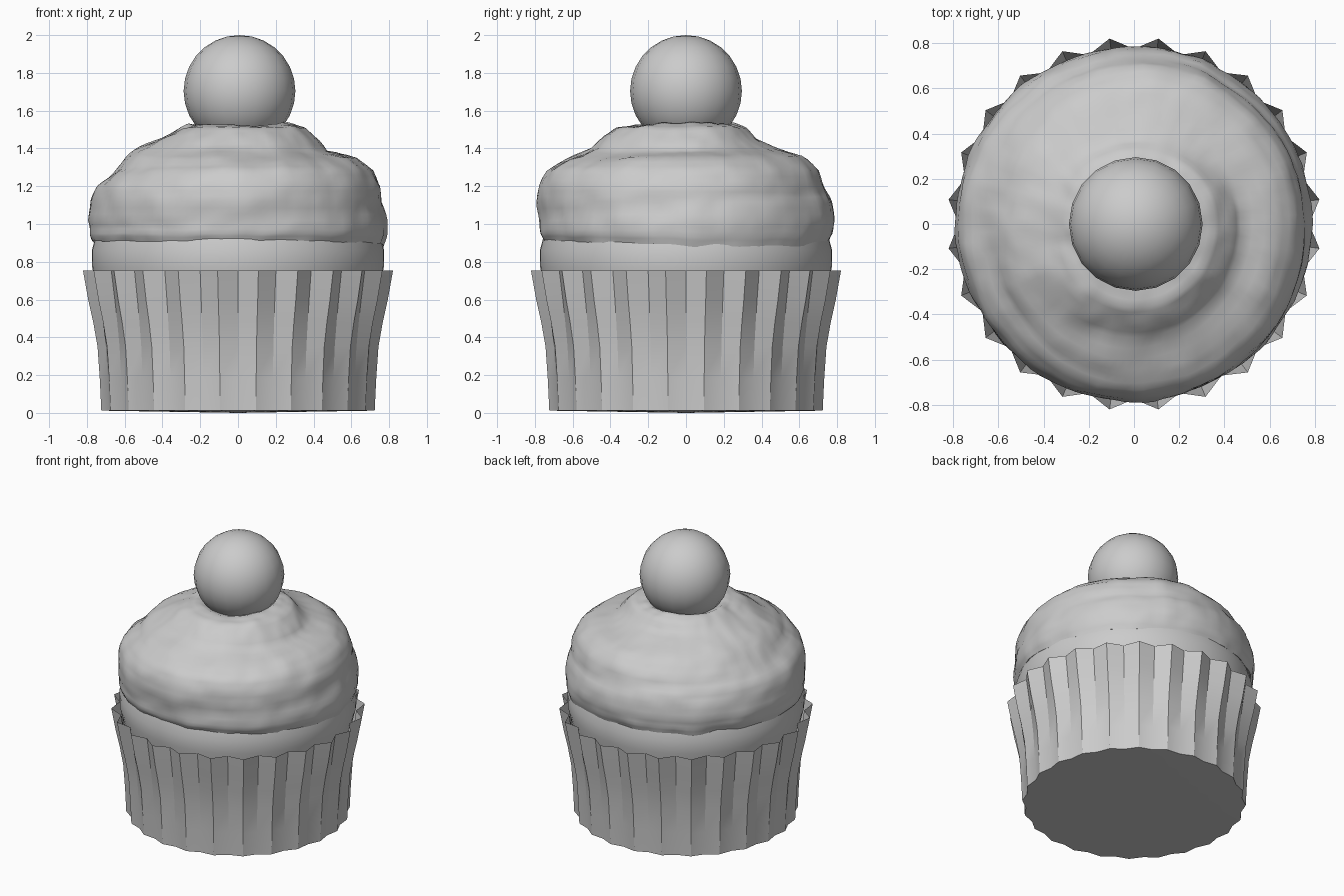
import bpy
import math
from mathutils import Vector, noise

if "Cube" in bpy.data.objects:
    bpy.data.objects.remove(bpy.data.objects["Cube"])


def build(name, rings, cap_first=None, cap_last=None, angle=40):
    """Loft closed rings of points; optional centre points close the ends."""
    n = len(rings[0])
    verts = [p for ring in rings for p in ring]
    faces = []
    for k in range(len(rings) - 1):
        for i in range(n):
            j = (i + 1) % n
            faces.append((k * n + i, k * n + j, (k + 1) * n + j, (k + 1) * n + i))
    if cap_first:
        verts.append(cap_first)
        faces += [((i + 1) % n, i, len(verts) - 1) for i in range(n)]
    if cap_last:
        verts.append(cap_last)
        base = (len(rings) - 1) * n
        faces += [(base + i, base + (i + 1) % n, len(verts) - 1) for i in range(n)]
    mesh = bpy.data.meshes.new(name)
    mesh.from_pydata(verts, [], faces)
    obj = bpy.data.objects.new(name, mesh)
    bpy.context.collection.objects.link(obj)
    smooth(obj, angle)
    return obj


def smooth(obj, angle):
    bpy.ops.object.select_all(action='DESELECT')
    obj.select_set(True)
    bpy.context.view_layer.objects.active = obj
    bpy.ops.object.shade_smooth_by_angle(angle=math.radians(angle))


def polar(r, a, z):
    return (r * math.cos(a), r * math.sin(a), z)


# Pleated paper wrapper: 24 folds, (z, ridge radius, valley radius)
PLEATS = 24
levels = [(0.012, 0.73, 0.708), (0.18, 0.738, 0.714), (0.35, 0.75, 0.724),
          (0.48, 0.773, 0.738), (0.60, 0.80, 0.753), (0.755, 0.828, 0.775)]
build("wrapper", [[polar(outer if i % 2 else inner, math.pi * i / PLEATS, z)
                   for i in range(2 * PLEATS)] for z, outer, inner in levels],
      cap_first=(0, 0, 0), angle=20)

# Cake body rising out of the wrapper
cake = [(0.05, 0.68), (0.4, 0.71), (0.7, 0.755), (0.77, 0.772),
        (0.86, 0.774), (0.93, 0.755), (0.98, 0.68)]
build("cake", [[polar(r, math.tau * i / 64, z) for i in range(64)] for z, r in cake],
      cap_first=(0, 0, 0.05), cap_last=(0, 0, 1.0))

# Frosting: (z, radii toward +x, +y, -x, -y), bottom to top
profile = [(0.94, 0.70, 0.70, 0.70, 0.70), (0.91, 0.765, 0.76, 0.765, 0.755),
           (0.95, 0.78, 0.775, 0.785, 0.775), (1.02, 0.785, 0.78, 0.79, 0.785),
           (1.12, 0.775, 0.77, 0.77, 0.785), (1.20, 0.755, 0.75, 0.745, 0.765),
           (1.28, 0.71, 0.70, 0.68, 0.73), (1.35, 0.63, 0.61, 0.59, 0.66),
           (1.40, 0.48, 0.50, 0.52, 0.50), (1.46, 0.41, 0.38, 0.40, 0.43),
           (1.51, 0.36, 0.32, 0.32, 0.37), (1.53, 0.26, 0.25, 0.26, 0.27),
           (1.50, 0.18, 0.18, 0.18, 0.18)]
SEG, SUB = 112, 3
rings = []
for s in range((len(profile) - 1) * SUB + 1):
    k = min(s // SUB, len(profile) - 2)
    f = s / SUB - k
    t = s / ((len(profile) - 1) * SUB)
    row = [a + (b - a) * f for a, b in zip(profile[k], profile[k + 1])]
    ring = []
    for i in range(SEG):
        a = math.tau * i / SEG
        q = a / (math.pi / 2)
        d, w = int(q) % 4, q - int(q)
        w = w * w * (3 - 2 * w)
        r = row[1 + d] * (1 - w) + row[1 + (d + 1) % 4] * w
        # spiral piping groove plus fine roughness
        fade = math.sin(math.pi * min(1, max(0, (t - 0.1) / 0.85)))
        swirl = abs(math.sin(math.pi * (3 * t - a / math.tau))) - 0.7
        p = Vector(polar(r, a, row[0]))
        rough = noise.noise(p * 6) * 0.012 + noise.noise(p * 15) * 0.006
        out = Vector((p.x, p.y, max(0, row[0] - 0.95) * 1.6)).normalized()
        p += out * (swirl * 0.028 * fade + rough)
        # ragged lower edge, hanging lower toward +x / +y
        low = max(0, 1 - t / 0.3)
        p.z += low * (0.025 * noise.noise(Vector(polar(4, a, 0)))
                      - 0.045 * max(0, math.cos(a - 0.45)) ** 2)
        ring.append(p)
    rings.append(ring)
build("frosting", rings, cap_first=(0, 0, 0.95), cap_last=(0, 0, 1.48), angle=60)

# Cherry on top
bpy.ops.mesh.primitive_uv_sphere_add(segments=20, ring_count=14, radius=0.296,
                                     location=(0.008, 0, 1.704))
cherry = bpy.context.object
cherry.name = "cherry"
smooth(cherry, 60)
